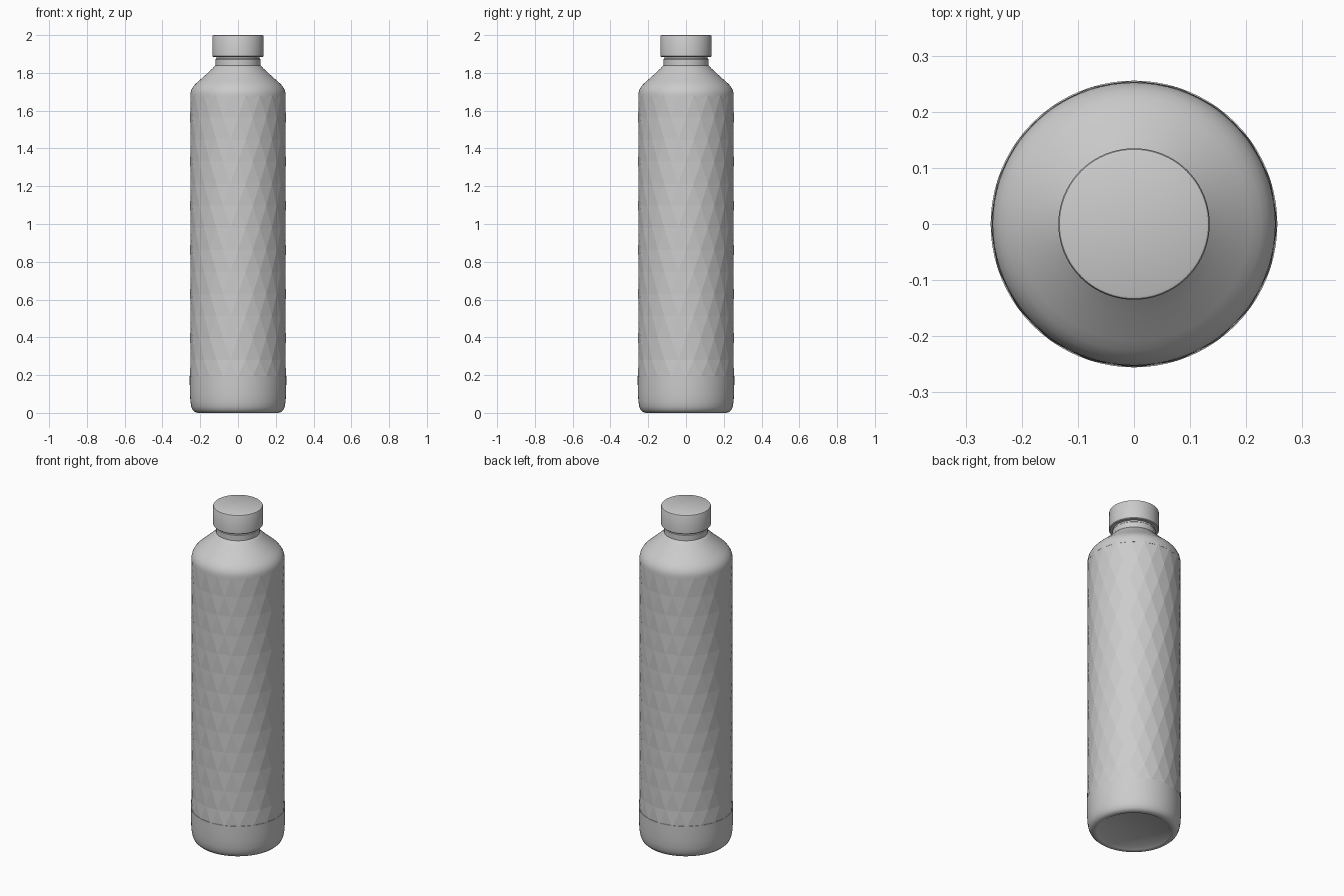
import bpy, bmesh, math

if "Cube" in bpy.data.objects:
    bpy.data.objects.remove(bpy.data.objects["Cube"])


def finish(bm, name, smooth):
    bmesh.ops.recalc_face_normals(bm, faces=bm.faces)
    me = bpy.data.meshes.new(name)
    bm.to_mesh(me)
    bm.free()
    ob = bpy.data.objects.new(name, me)
    bpy.context.collection.objects.link(ob)
    if smooth:
        bpy.ops.object.select_all(action='DESELECT')
        ob.select_set(True)
        bpy.context.view_layer.objects.active = ob
        bpy.ops.object.shade_smooth_by_angle(angle=math.radians(35))
    return ob


def ring(bm, r, z, n, turn=0.0):
    return [bm.verts.new((r * math.cos(math.tau * (i + turn) / n),
                          r * math.sin(math.tau * (i + turn) / n), z)) for i in range(n)]


def lathe(name, profile, n=80, cap_start=False, cap_end=False):
    bm = bmesh.new()
    rings = [ring(bm, r, z, n) for r, z in profile]
    for a, b in zip(rings, rings[1:]):
        for i in range(n):
            j = (i + 1) % n
            bm.faces.new((a[i], a[j], b[j], b[i]))
    if cap_start:
        bm.faces.new(rings[0])
    if cap_end:
        bm.faces.new(rings[-1])
    return finish(bm, name, True)


# Rounded base with a shallow recess underneath
lathe("base", [(0.185, 0.012), (0.2, 0.003), (0.212, 0.0), (0.228, 0.004), (0.239, 0.014),
               (0.247, 0.032), (0.252, 0.06), (0.2545, 0.1), (0.2555, 0.15),
               (0.2555, 0.195), (0.246, 0.197)], cap_start=True)

# Faceted body: staggered rings joined by triangles form the diamonds
SIDES, ROWS, Z0, Z1 = 20, 12, 0.28, 1.68
levels = [(0.2555, 0.19)] + [(0.2535, Z0 + (Z1 - Z0) * k / ROWS) for k in range(ROWS + 1)]
bm = bmesh.new()
rings = [ring(bm, r, z, SIDES, 0.5 * (k % 2)) for k, (r, z) in enumerate(levels)]
for k, (a, b) in enumerate(zip(rings, rings[1:])):
    for i in range(SIDES):
        j = (i + 1) % SIDES
        if k % 2 == 0:
            bm.faces.new((a[i], a[j], b[i]))
            bm.faces.new((a[j], b[j], b[i]))
        else:
            bm.faces.new((a[i], b[j], b[i]))
            bm.faces.new((a[i], a[j], b[j]))
finish(bm, "faceted_body", False)

# Shoulder
lathe("shoulder", [(0.246, 1.668), (0.252, 1.67), (0.252, 1.69), (0.248, 1.708), (0.239, 1.725),
                   (0.226, 1.741), (0.208, 1.757), (0.185, 1.777), (0.16, 1.8),
                   (0.135, 1.823), (0.121, 1.838), (0.114, 1.842)])

# Neck with a thin collar
lathe("neck", [(0.11, 1.835), (0.118, 1.838), (0.118, 1.872), (0.114, 1.876),
               (0.114, 1.9)])

# Screw cap
lathe("cap", [(0.11, 1.885), (0.131, 1.885), (0.135, 1.889), (0.135, 1.994),
              (0.133, 1.998), (0.129, 2.0)], cap_start=True, cap_end=True)
